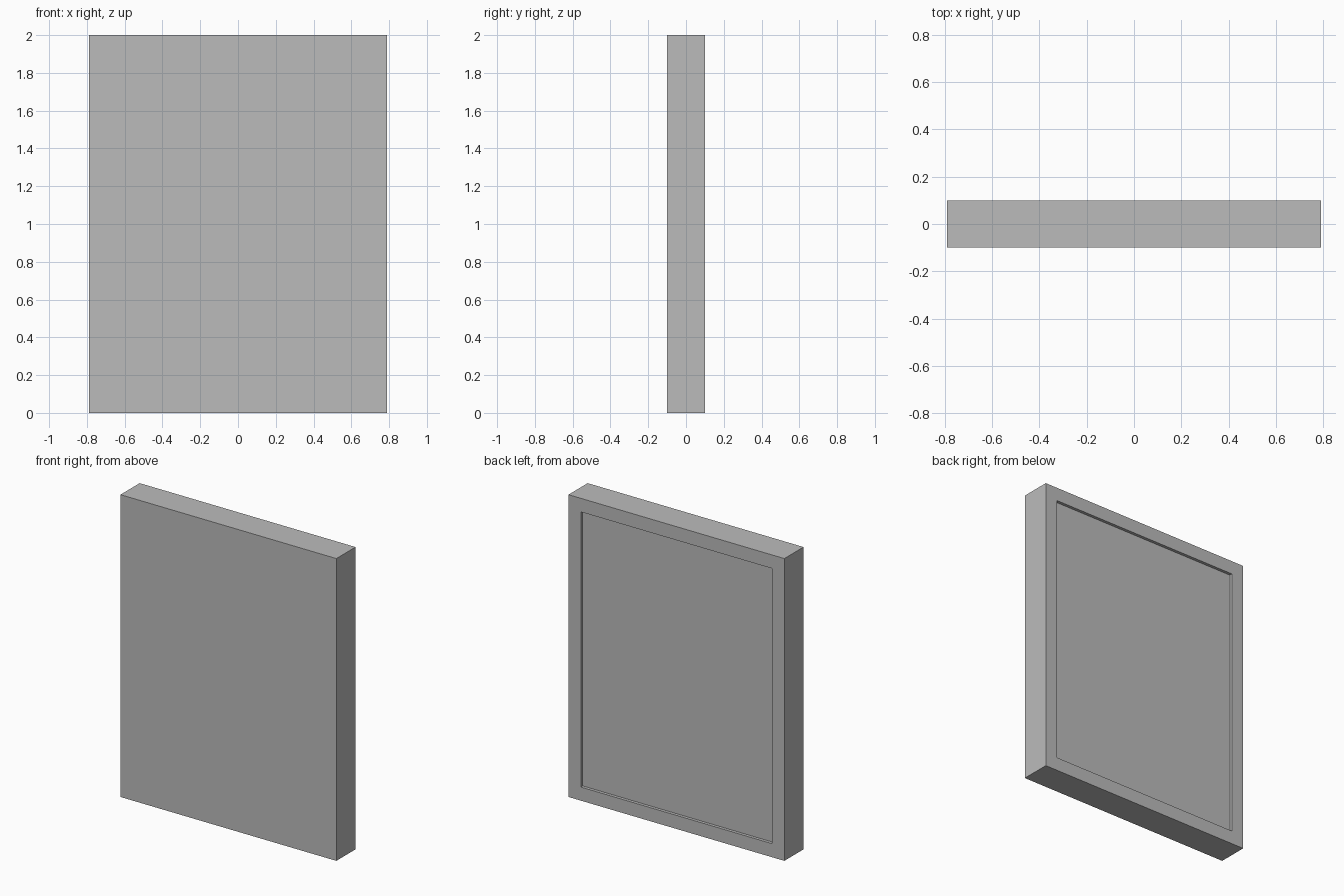
import bpy
import bmesh

if "Cube" in bpy.data.objects:
    bpy.data.objects.remove(bpy.data.objects["Cube"])

WIDTH, DEPTH, HEIGHT = 1.58, 0.2, 2.0
BORDER, RECESS = 0.127, 0.02

grey = bpy.data.materials.new("plain grey")
grey.diffuse_color = (0.5, 0.5, 0.5, 1)
grey.use_nodes = True
grey.node_tree.nodes["Principled BSDF"].inputs["Base Color"].default_value = grey.diffuse_color

# Solid slab standing on the ground
bm = bmesh.new()
bmesh.ops.create_cube(bm, size=1)
bmesh.ops.scale(bm, vec=(WIDTH, DEPTH, HEIGHT), verts=bm.verts)
bmesh.ops.translate(bm, vec=(0, 0, HEIGHT / 2), verts=bm.verts)
bm.normal_update()

# Shallow rectangular recess in the back, with straight walls
back = max(bm.faces, key=lambda f: f.calc_center_median().y)
bmesh.ops.inset_region(bm, faces=[back], thickness=BORDER)
floor = bmesh.ops.extrude_discrete_faces(bm, faces=[back])["faces"][0]
bmesh.ops.translate(bm, vec=(0, -RECESS, 0), verts=floor.verts)
bmesh.ops.recalc_face_normals(bm, faces=bm.faces)

mesh = bpy.data.meshes.new("framed_panel")
bm.to_mesh(mesh)
bm.free()
mesh.materials.append(grey)
panel = bpy.data.objects.new("framed_panel", mesh)
bpy.context.collection.objects.link(panel)
